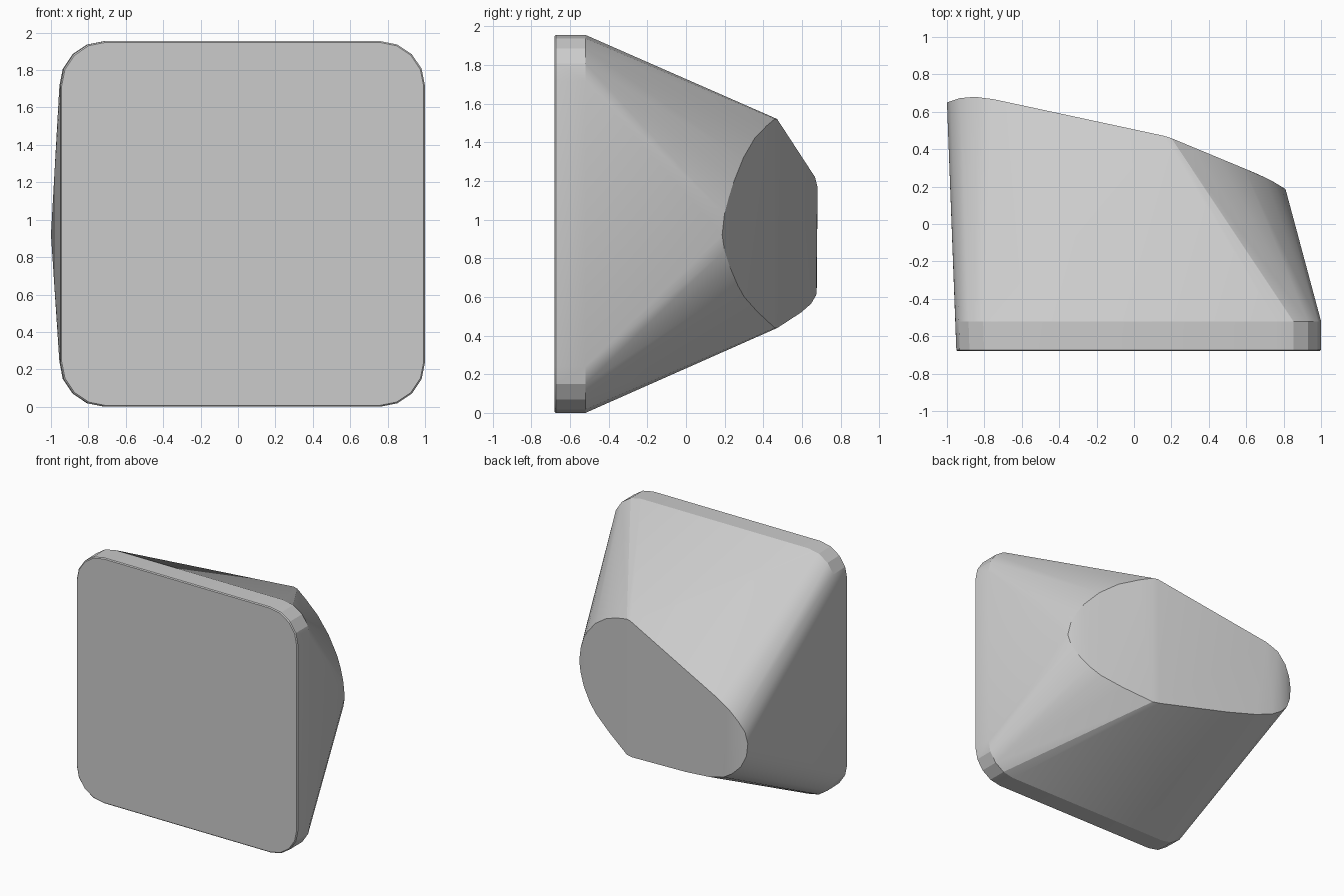
import bpy, bmesh
from math import sin, cos, radians

if "Cube" in bpy.data.objects:
    bpy.data.objects.remove(bpy.data.objects["Cube"])


def rounded_square(x0, x1, z0, z1, r, y, seg=4):
    pts = []
    for cx, cz, start in ((x1 - r, z1 - r, 0), (x0 + r, z1 - r, 90),
                          (x0 + r, z0 + r, 180), (x1 - r, z0 + r, 270)):
        for i in range(seg + 1):
            a = radians(start + 90 * i / seg)
            pts.append((cx + r * cos(a), y, cz + r * sin(a)))
    return pts


# side curve of the back face: y for a given x
CURVE = [(-1.0, .65), (-.93, .673), (-.85, .68), (-.75, .667), (.18, .467),
         (.65, .272), (.73, .235), (.81, .187)]


def back_y(x):
    for (xa, ya), (xb, yb) in zip(CURVE, CURVE[1:]):
        if x <= xb:
            return ya + (yb - ya) * (x - xa) / (xb - xa)
    return CURVE[-1][1]


# outline of the back face: x, z
OUTLINE = [(.81, .92), (.79, 1.03), (.75, 1.12), (.70, 1.20), (.59, 1.32),
           (.45, 1.42), (.30, 1.485), (.20, 1.52), (.16, 1.52),
           (-.75, 1.22), (-.85, 1.17), (-.93, 1.09), (-.98, 1.01),
           (-1.0, .92), (-.99, .82), (-.95, .73), (-.88, .66), (-.80, .61),
           (-.66, .565), (-.42, .52), (.15, .44), (.20, .44), (.42, .525),
           (.58, .60), (.66, .66), (.74, .75), (.79, .84)]

# front plate rings with a tiny edge bevel, joined to the back face by a hull
points = rounded_square(-.943, .993, .007, 1.948, .235, -.68)
points += rounded_square(-.95, 1.0, 0, 1.955, .24, -.673)
points += rounded_square(-.955, 1.0, 0, 1.955, .24, -.52)
points += [(x, back_y(x), z) for x, z in OUTLINE]

bm = bmesh.new()
for p in points:
    bm.verts.new(p)
res = bmesh.ops.convex_hull(bm, input=bm.verts[:])
loose = [v for v in bm.verts if not v.link_faces]
bmesh.ops.delete(bm, geom=loose, context='VERTS')
bmesh.ops.dissolve_limit(bm, angle_limit=radians(.5), verts=bm.verts[:], edges=bm.edges[:])
bmesh.ops.recalc_face_normals(bm, faces=bm.faces[:])
mesh = bpy.data.meshes.new("tapered_block")
bm.to_mesh(mesh)
bm.free()
block = bpy.data.objects.new("tapered_block", mesh)
bpy.context.collection.objects.link(block)
bpy.context.view_layer.objects.active = block
block.select_set(True)
bpy.ops.object.shade_smooth_by_angle(angle=radians(20))
